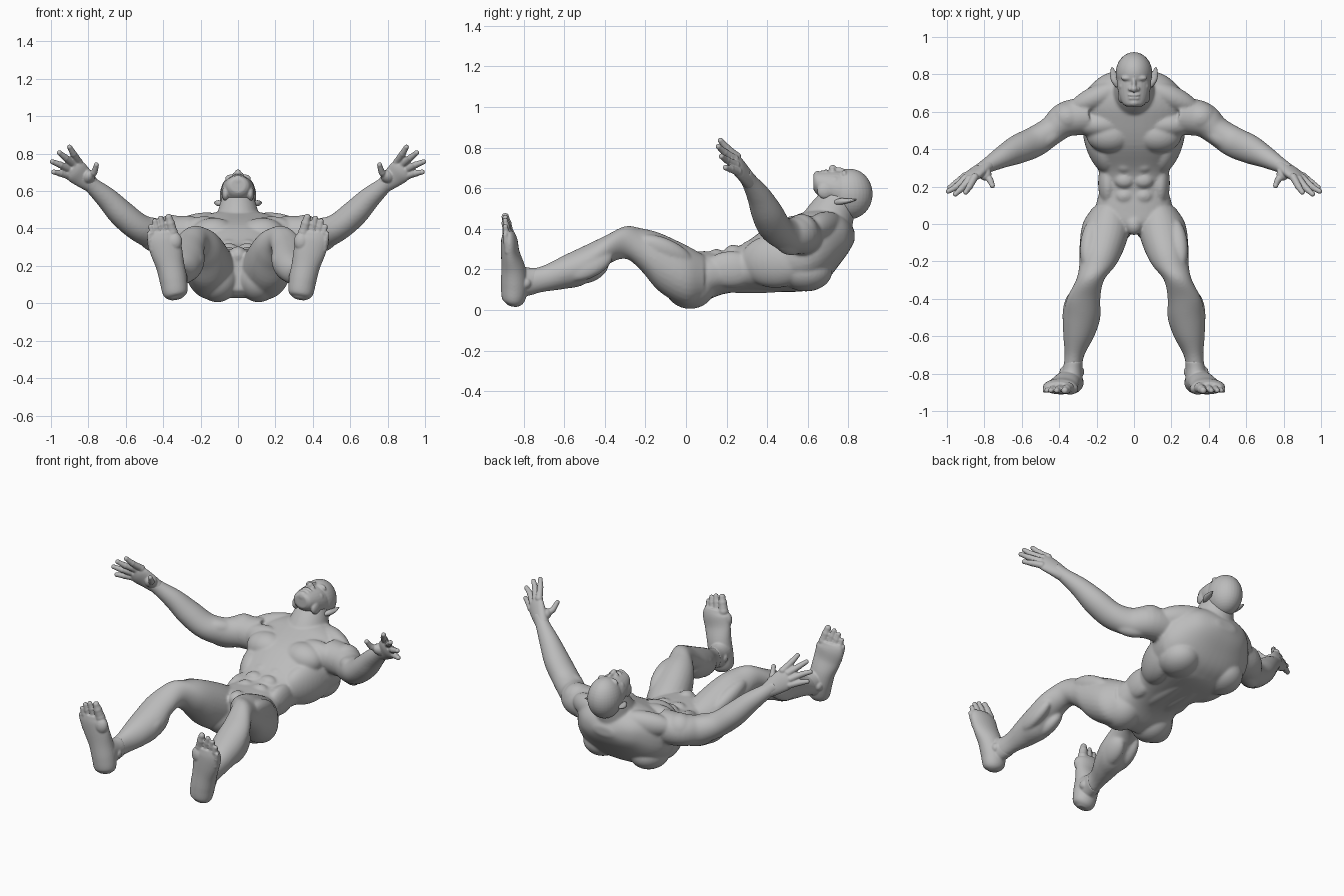
import bpy, bmesh, math
from mathutils import Vector, Matrix

cube = bpy.data.objects.get("Cube")
if cube:
    bpy.data.objects.remove(cube, do_unlink=True)

skin = bpy.data.materials.new("grey_skin")
skin.use_nodes = True
GREY = (0.5, 0.5, 0.5, 1)
skin.diffuse_color = GREY
skin.node_tree.nodes["Principled BSDF"].inputs["Base Color"].default_value = GREY


def spline(pts, n=5):
    """Catmull-Rom through tuples of any length."""
    p = [Vector(q) for q in pts]
    p = [p[0] * 2 - p[1]] + p + [p[-1] * 2 - p[-2]]
    out = []
    for i in range(1, len(p) - 2):
        a, b, c, d = p[i - 1:i + 3]
        for k in range(n):
            t = k / n
            out.append((b * 2 + (c - a) * t + (a * 2 - b * 5 + c * 4 - d) * t * t
                        + (b * 3 - a - c * 3 + d) * t ** 3) * 0.5)
    return out + [p[-2]]


def loft(bm, stations, side=1, along_y=False, seg=28, power=1.0):
    """Oval tube through stations (x, y, z, half width, half depth); power < 1 is boxier."""
    st = spline(stations)
    rings = []
    for i, s in enumerate(st):
        c = Vector(s[:3])
        u, v = Vector((1, 0, 0)), Vector((0, 0, 1))
        if not along_y:
            t = (Vector(st[min(i + 1, len(st) - 1)][:3]) - Vector(st[max(i - 1, 0)][:3])).normalized()
            u = t.cross(Vector((0, 1, 0))).normalized()
            v = u.cross(t)
        ring = []
        for k in range(seg):
            a = math.tau * k / seg
            ca, sa = (math.copysign(abs(f) ** power, f) for f in (math.cos(a), math.sin(a)))
            q = c + u * ca * max(s[3], .002) + v * sa * max(s[4], .002)
            ring.append(bm.verts.new((q.x * side, q.y, q.z)))
        rings.append(ring)
    for r, q in zip(rings, rings[1:]):
        for k in range(seg):
            j = (k + 1) % seg
            bm.faces.new((r[k], r[j], q[j], q[k]))
    bm.faces.new(rings[0][::-1])
    bm.faces.new(rings[-1])


def ball(bm, c, r, side=1, aim=None):
    """Ellipsoid; aim turns its local y axis along a direction."""
    rot = Matrix.Identity(4)
    if aim:
        a = Vector((aim[0] * side, aim[1], aim[2]))
        rot = Vector((0, 1, 0)).rotation_difference(a).to_matrix().to_4x4()
    m = Matrix.Translation((c[0] * side, c[1], c[2])) @ rot @ Matrix.Diagonal((*r, 1))
    bmesh.ops.create_uvsphere(bm, u_segments=32, v_segments=20, radius=1, matrix=m)


def digit(bm, base, mid, tip, r, side):
    """Finger or toe: tapering tube with rounded joints."""
    joints = [(base, r), (mid, r * .87), (tip, r * .66)]
    loft(bm, [(*p, w, w) for p, w in joints], side, seg=14)
    for p, w in joints:
        ball(bm, p, (w * 1.06,) * 3, side)


def finish(name, bm, voxel, iterations):
    """Fuse overlapping forms into one smooth skin."""
    bmesh.ops.recalc_face_normals(bm, faces=bm.faces)
    me = bpy.data.meshes.new(name)
    bm.to_mesh(me)
    bm.free()
    me.materials.append(skin)
    me.shade_smooth()
    ob = bpy.data.objects.new(name, me)
    bpy.context.collection.objects.link(ob)
    fuse = ob.modifiers.new("fuse", 'REMESH')
    fuse.mode = 'VOXEL'
    fuse.voxel_size = voxel
    fuse.use_smooth_shade = True
    relax = ob.modifiers.new("relax", 'SMOOTH')
    relax.factor = 0.5
    relax.iterations = iterations


# Body: trunk, as (y, bottom z, top z, half width)
body = bmesh.new()
trunk = [(-.05, .07, .24, .07), (0, .03, .285, .17), (.08, .04, .29, .205), (.18, .078, .292, .185),
         (.28, .09, .325, .188), (.42, .09, .42, .245), (.57, .092, .478, .30),
         (.64, .115, .495, .30), (.70, .155, .495, .268), (.76, .23, .475, .212),
         (.80, .285, .44, .155), (.83, .34, .39, .06)]
loft(body, [(0, y, (a + b) / 2, w, (b - a) / 2) for y, a, b, w in trunk], along_y=True, seg=44, power=.85)
# Neck and groin
loft(body, [(0, .67, .37, .14, .14), (0, .715, .47, .114, .117), (0, .77, .58, .08, .08)])
ball(body, (0, -.005, .255), (.048, .055, .05))

arm = [(.24, .58, .37, .10, .10), (.36, .56, .37, .095, .095), (.44, .50, .37, .085, .077),
       (.53, .44, .405, .075, .082), (.62, .40, .478, .072, .078), (.70, .36, .56, .06, .06),
       (.78, .315, .63, .044, .041), (.83, .285, .675, .04, .034)]
leg = [(.13, .09, .16, .09, .11), (.145, 0, .17, .13, .15), (.172, -.13, .235, .12, .145),
       (.195, -.22, .298, .098, .105), (.235, -.30, .333, .075, .08), (.27, -.40, .29, .09, .075),
       (.28, -.50, .222, .10, .095), (.295, -.60, .187, .083, .083), (.318, -.70, .155, .053, .065),
       (.33, -.78, .135, .05, .064)]
# Muscles: centre, radii, optional aim
muscles = [
    ((.13, .475, .365), (.125, .095, .092), None),             # chest
    ((.18, .53, .38), (.14, .07, .085), None),                 # upper chest
    ((.355, .57, .385), (.09, .083, .088), None),              # shoulder
    ((.19, .68, .41), (.065, .17, .075), (1, -.45, -.1)),      # trapezius
    ((.16, .59, .19), (.115, .13, .098), None),                # shoulder blade
    ((.18, .44, .24), (.083, .18, .13), (.3, 1, 0)),           # back flank
    ((.05, .32, .12), (.05, .26, .037), None),                 # spine column
    ((.14, .22, .20), (.052, .13, .09), None),                 # oblique
    ((.11, .02, .13), (.115, .13, .124), None),                # buttock
    ((.22, -.11, .28), (.058, .16, .08), (.15, -1, .45)),      # outer thigh
    ((.16, -.15, .32), (.055, .13, .05), (.3, -1, .4)),        # inner thigh
    ((.235, -.485, .205), (.048, .11, .075), (.1, -1, -.4)),   # inner calf
    ((.332, -.48, .225), (.045, .13, .07), (.1, -1, -.5)),     # outer calf
    ((.45, .465, .41), (.048, .10, .047), (1, -.75, .2)),      # biceps
    ((.43, .51, .335), (.05, .11, .065), (1, -.7, .1)),        # triceps
    ((.60, .40, .47), (.06, .11, .06), (1, -.45, 1)),          # forearm
]
for side in (1, -1):
    loft(body, arm, side)
    loft(body, leg, side, along_y=True)
    for c, r, aim in muscles:
        ball(body, c, r, side, aim)
    for row in range(3):                                       # stomach rows
        ball(body, (.05, .15 + row * .083, .26 + row * .021), (.055, .045, .041), side)
finish("body", body, .0075, 9)

# Head: skull, jaw and features
head = bmesh.new()
ball(head, (0, .806, .572), (.098, .113, .124))
loft(head, [(0, .628, .63, .04, .038), (0, .645, .625, .062, .055), (0, .70, .605, .083, .08),
            (0, .76, .585, .092, .10), (0, .82, .57, .085, .1)], along_y=True)
ball(head, (0, .648, .655), (.034, .022, .031))                # chin
for y, z in ((.672, .678), (.69, .682)):                       # lips
    ball(head, (0, y, z), (.032, .009, .012))
ball(head, (0, .722, .698), (.017, .018, .018))                # nose tip
ball(head, (0, .748, .688), (.012, .035, .016))                # nose bridge
for side in (1, -1):
    ball(head, (.018, .722, .686), (.013, .013, .014), side)   # nostril
    ball(head, (.033, .78, .668), (.036, .016, .022), side)    # brow
    ball(head, (.034, .756, .662), (.016, .010, .010), side)   # eye
    ball(head, (.054, .735, .632), (.027, .024, .028), side)   # cheekbone
    ball(head, (.038, .695, .656), (.012, .034, .016), side, (-.35, 1, 0))  # cheek fold
    ball(head, (.066, .685, .587), (.02, .04, .04), side)      # jaw corner
finish("head", head, .005, 4)

fingers = [  # knuckle, middle joint, tip
    ((.852, .25, .757), (.88, .20, .80), (.90, .17, .835)),
    ((.882, .24, .745), (.922, .19, .778), (.955, .16, .805)),
    ((.902, .245, .715), (.95, .20, .74), (.993, .175, .757)),
    ((.905, .255, .682), (.95, .22, .695), (.985, .195, .702)),
    ((.80, .275, .675), (.77, .235, .70), (.757, .205, .74))]
toes = [(.37, .46, .027), (.413, .455, .021), (.445, .44, .02), (.467, .41, .019), (.477, .37, .018)]  # tip x, z, radius
sole = [(.33, -.855, .022, .03, .025), (.335, -.85, .05, .064, .056), (.345, -.845, .12, .073, .066),
        (.362, -.85, .20, .076, .06), (.383, -.865, .28, .086, .046), (.40, -.87, .345, .088, .04),
        (.402, -.875, .385, .07, .028)]
ankle = [(.322, -.735, .145, .049, .064), (.33, -.78, .14, .054, .07), (.338, -.84, .142, .064, .085)]
for label, side in (("left", 1), ("right", -1)):
    # Pointed ear
    ear = bmesh.new()
    loft(ear, [(.088, .73, .53, .010, .010), (.102, .76, .535, .018, .016), (.11, .80, .538, .019, .011),
               (.118, .842, .545, .004, .003)], side, along_y=True)
    finish(label + "_ear", ear, .004, 2)

    # Hand: palm, thumb pad, fingers and thumb
    hand = bmesh.new()
    loft(hand, [(.78, .315, .63, .042, .038), (.835, .28, .678, .058, .031), (.87, .255, .708, .063, .028),
                (.893, .24, .726, .048, .02)], side)
    ball(hand, (.80, .275, .675), (.033, .048, .036), side, (-.3, -.6, .4))
    for base, mid, tip in fingers:
        digit(hand, base, mid, tip, .02, side)
    finish(label + "_hand", hand, .0045, 3)

    # Foot: upright sole, ankle, ankle bones, ball and toes
    foot = bmesh.new()
    loft(foot, sole, side)
    loft(foot, ankle, side, along_y=True)
    for x in (.29, .374):
        ball(foot, (x, -.79, .133), (.024, .028, .028), side)
    ball(foot, (.34, -.88, .33), (.042, .032, .05), side)
    for x, z, r in toes:
        base, tip = Vector((x - .02, -.875, z - .08)), Vector((x, -.89, z))
        digit(foot, base, base.lerp(tip, .6), tip, r, side)
    finish(label + "_foot", foot, .005, 4)
